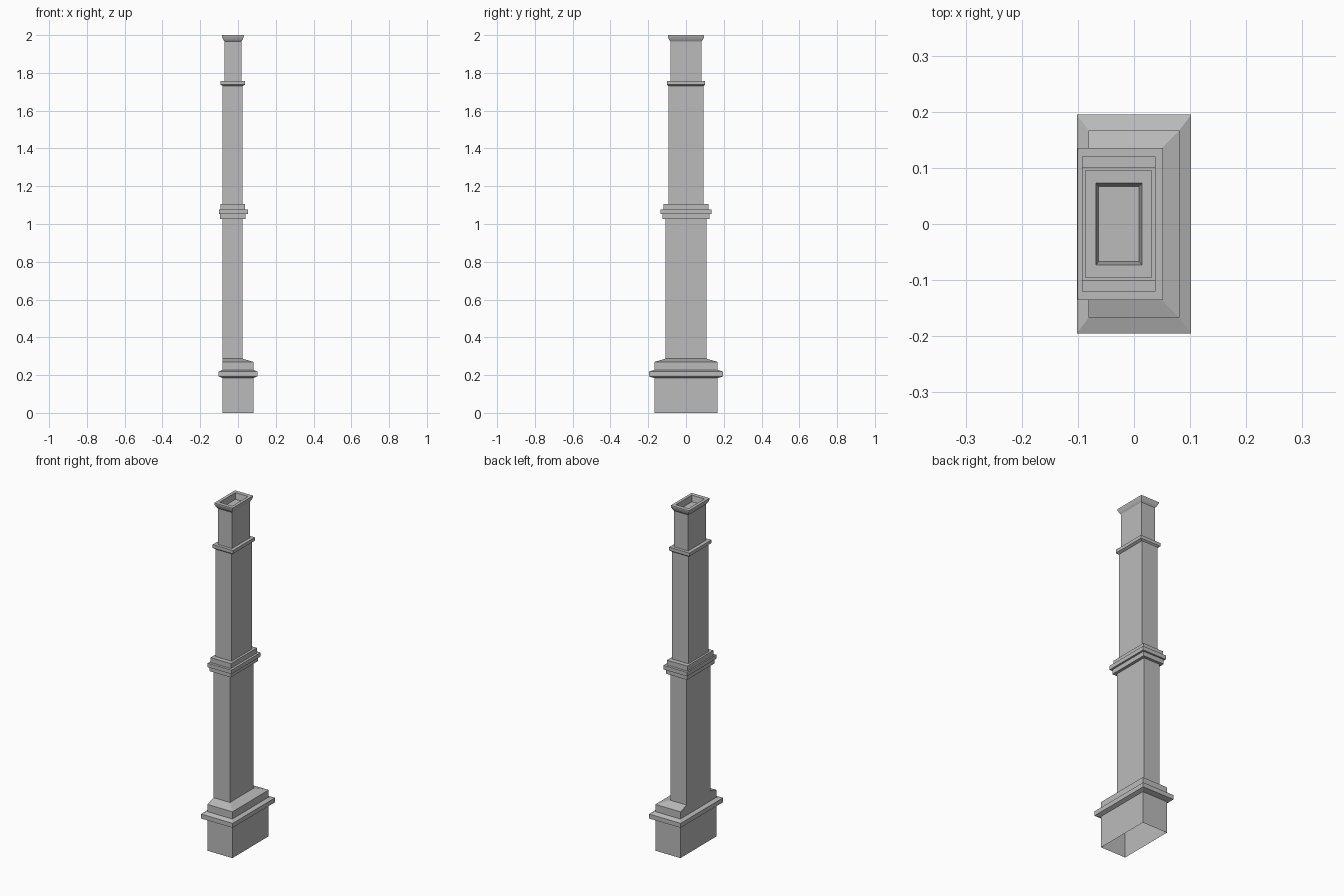
import bpy
import bmesh

cube = bpy.data.objects.get("Cube")
if cube:
    bpy.data.objects.remove(cube, do_unlink=True)

stone = bpy.data.materials.new("grey stone")
stone.use_nodes = True
colour = (0.5, 0.5, 0.5, 1)
stone.diffuse_color = colour
stone.node_tree.nodes["Principled BSDF"].inputs["Base Color"].default_value = colour

# Rectangular outlines: left edge, right edge, half depth
PLINTH = (-0.081, 0.081, 0.167)
PLINTH_BAND = (-0.102, 0.102, 0.195)
LOWER = (-0.081, 0.024, 0.109)
STEP_LOW = (-0.095, 0.041, 0.125)
STEP_MID = (-0.101, 0.052, 0.135)
STEP_HIGH = (-0.093, 0.038, 0.12)
UPPER = (-0.081, 0.024, 0.093)
NECK_BAND = (-0.093, 0.038, 0.101)
NECK = (-0.072, 0.019, 0.083)
LIP = (-0.079, 0.025, 0.09)
RIM = (-0.086, 0.031, 0.096)
HOLE = (-0.068, 0.014, 0.073)
HOLE_FLOOR = (-0.063, 0.009, 0.067)


def loft(name, *rings, cap=False):
    """Join rectangular rings, each an (outline, height) pair."""
    bm = bmesh.new()
    loops = []
    for (left, right, d), z in rings:
        corners = ((left, -d), (right, -d), (right, d), (left, d))
        loops.append([bm.verts.new((x, y, z)) for x, y in corners])
    for low, high in zip(loops, loops[1:]):
        for i in range(4):
            j = (i + 1) % 4
            bm.faces.new((low[i], low[j], high[j], high[i]))
    if cap:
        bm.faces.new(loops[-1])
    mesh = bpy.data.meshes.new(name)
    bm.to_mesh(mesh)
    bm.free()
    mesh.materials.append(stone)
    obj = bpy.data.objects.new(name, mesh)
    bpy.context.collection.objects.link(obj)


# Base, open underneath
loft("plinth", (PLINTH, 0), (PLINTH, 0.184))
loft("plinth_band", (PLINTH, 0.184), (PLINTH_BAND, 0.193),
     (PLINTH_BAND, 0.219), (PLINTH, 0.228))
loft("plinth_cap", (PLINTH, 0.228), (PLINTH, 0.27), (LOWER, 0.287))

# Lower shaft and stepped middle moulding
loft("lower_shaft", (LOWER, 0.287), (LOWER, 1.027))
loft("middle_moulding", (LOWER, 1.027), (STEP_LOW, 1.027), (STEP_LOW, 1.053),
     (STEP_MID, 1.053), (STEP_MID, 1.076), (STEP_HIGH, 1.076),
     (STEP_HIGH, 1.105), (UPPER, 1.105))

# Upper shaft and its band
loft("upper_shaft", (UPPER, 1.105), (UPPER, 1.731))
loft("neck_band", (UPPER, 1.731), (NECK_BAND, 1.738), (NECK_BAND, 1.757),
     (NECK, 1.757))

# Chimney neck and flared rim with a sunken opening
loft("neck", (NECK, 1.757), (NECK, 1.967))
loft("flared_rim", (NECK, 1.967), (LIP, 1.977), (RIM, 1.993), (RIM, 2),
     (HOLE, 2), (HOLE_FLOOR, 1.965), cap=True)
